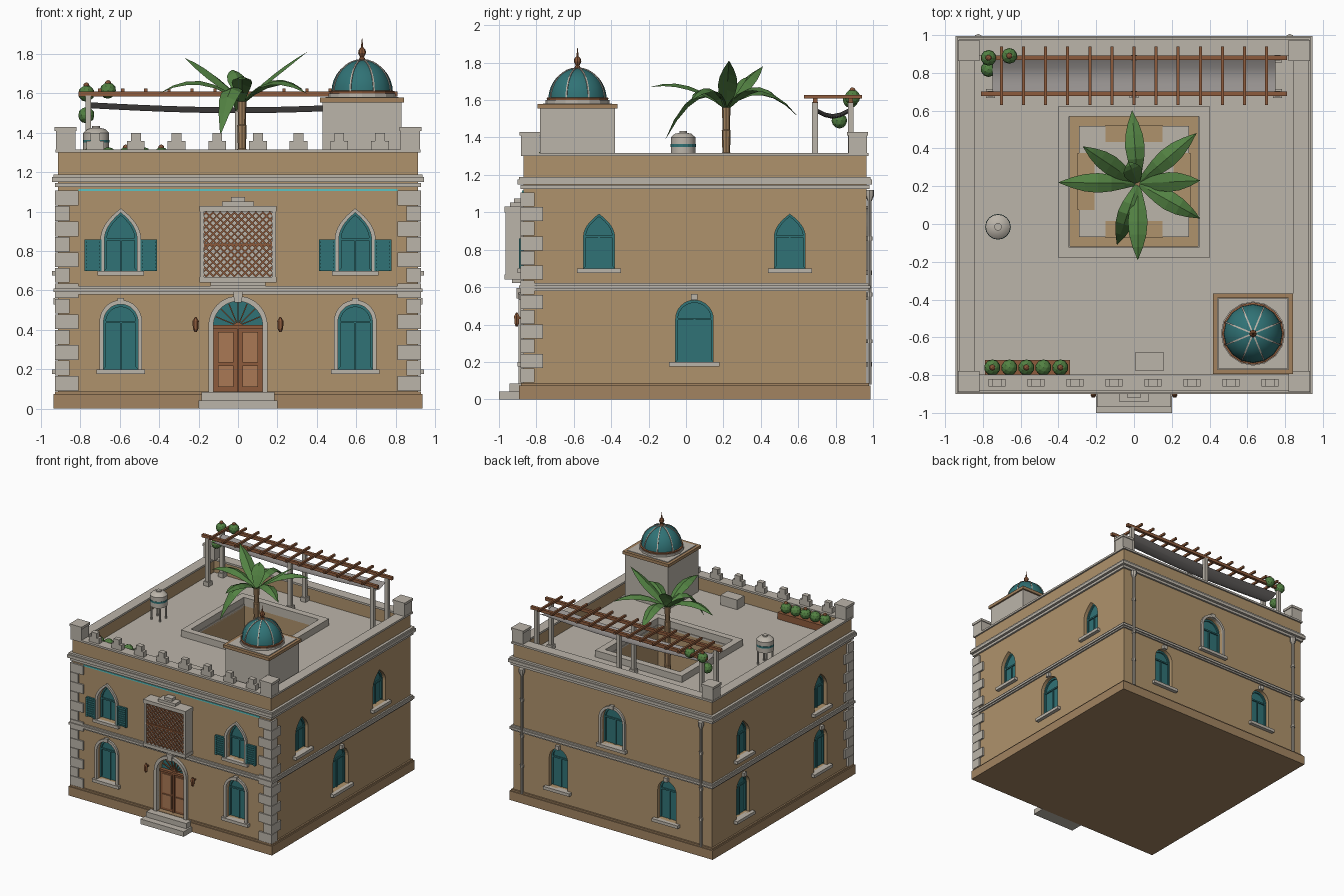
import bpy, bmesh, math
from mathutils import Matrix, Vector

if "Cube" in bpy.data.objects:
    bpy.data.objects.remove(bpy.data.objects["Cube"])

def colour(name, r, g, b):
    m = bpy.data.materials.new(name)
    m.use_nodes = True
    m.diffuse_color = (r, g, b, 1)
    m.node_tree.nodes["Principled BSDF"].inputs["Base Color"].default_value = (r, g, b, 1)
    return m

STONE = colour("pale_stone", .50, .46, .40)
OCHRE = colour("ochre_plaster", .43, .29, .15)
BASE = colour("dark_ochre", .36, .23, .12)
TEAL = colour("teal_paint", .03, .17, .18)
WOOD = colour("brown_wood", .27, .105, .045)
PANEL = colour("light_wood", .40, .19, .09)
LEAF = colour("leaf_green", .085, .22, .055)
LINE = colour("turquoise_tile", .10, .55, .55)
CLOTH = colour("grey_cloth", .30, .28, .27)
BARK = colour("palm_bark", .36, .22, .11)
ID = Matrix.Identity(4)

def finish(bm, name, mat, smooth=False):
    bmesh.ops.recalc_face_normals(bm, faces=bm.faces)
    me = bpy.data.meshes.new(name)
    bm.to_mesh(me)
    bm.free()
    me.materials.append(mat)
    ob = bpy.data.objects.new(name, me)
    bpy.context.collection.objects.link(ob)
    if smooth:
        bpy.ops.object.select_all(action='DESELECT')
        ob.select_set(True)
        bpy.context.view_layer.objects.active = ob
        bpy.ops.object.shade_smooth_by_angle(angle=math.radians(40))
    return ob

def prism(bm, pts, y0, y1, M=ID):
    """Extrude an (x, z) outline from y0 to y1."""
    a = [bm.verts.new(M @ Vector((x, y0, z))) for x, z in pts]
    b = [bm.verts.new(M @ Vector((x, y1, z))) for x, z in pts]
    bm.faces.new(a)
    bm.faces.new(b[::-1])
    for i in range(len(a)):
        j = (i + 1) % len(a)
        bm.faces.new((a[i], b[i], b[j], a[j]))

def box(bm, x0, x1, y0, y1, z0, z1, M=ID):
    prism(bm, [(x0, z0), (x1, z0), (x1, z1), (x0, z1)], y0, y1, M)

def ring(bm, x0, x1, y0, y1, t, z0, z1):
    box(bm, x0, x1, y0, y0 + t, z0, z1)
    box(bm, x0, x1, y1 - t, y1, z0, z1)
    box(bm, x0, x0 + t, y0 + t, y1 - t, z0, z1)
    box(bm, x1 - t, x1, y0 + t, y1 - t, z0, z1)

def lathe(bm, profile, c, n=16):
    rows = [[bm.verts.new((c[0] + r * math.cos(k * math.tau / n), c[1] + r * math.sin(k * math.tau / n), z))
             for k in range(n)] for r, z in profile]
    for p, q in zip(rows, rows[1:]):
        for k in range(n):
            bm.faces.new((p[k], p[(k + 1) % n], q[(k + 1) % n], q[k]))
    bm.faces.new(rows[0])
    bm.faces.new(rows[-1])

def ball(bm, c, r):
    bmesh.ops.create_icosphere(bm, subdivisions=2, radius=r, matrix=Matrix.Translation(c))

def arch(u, w, z0, spring, top, pointed, n=8):
    """Outline of an arched opening, open at the foot."""
    half = []
    for i in range(n + 1):
        t = i / n
        if pointed:
            half.append((w / 2 * (1 - t ** 2), spring + (top - spring) * t))
        else:
            a = t * math.pi / 2
            half.append((w / 2 * math.cos(a), spring + (top - spring) * math.sin(a)))
    right = [(w / 2, z0)] + half
    return [(u + x, z) for x, z in right] + [(u - x, z) for x, z in right[-2::-1]]

new = bmesh.new
X, Y0, Y1 = .915, -.87, .965
YC = (Y0 + Y1) / 2

def facade(x, y, deg):
    return Matrix.Translation((x, y, 0)) @ Matrix.Rotation(math.radians(deg), 4, 'Z')

FRONT, SIDE_L = facade(0, Y0, 0), facade(X, 0, 90)
BACK, SIDE_R = facade(0, Y1, 180), facade(-X, 0, -90)

# Windows: facade, position, width, foot, spring, top, pointed, framed
wins = []
for s in (-1, 1):
    wins.append((FRONT, s * .595, .175, .20, .44, .53, False, True))
    wins.append((FRONT, s * .595, .165, .70, .86, .995, True, True))
    wins.append((BACK, s * .50, .17, .20, .44, .53, False, False))
for y in (-.465, .555):
    wins.append((SIDE_L, y, .165, .70, .87, .99, True, False))
    wins.append((SIDE_R, -y, .165, .70, .87, .99, True, False))
    wins.append((SIDE_R, -y, .17, .20, .44, .53, False, False))
wins.append((SIDE_L, .045, .20, .20, .43, .53, False, False))
wins.append((BACK, 0, .20, .69, .90, 1.0, False, True))

cut, glass, bars, sills, frames = new(), new(), new(), new(), new()
for M, u, w, z0, sp, top, pt, framed in wins:
    o = arch(u, w, z0, sp, top, pt)
    prism(cut, o, -.05, .05, M)
    prism(glass, o, .042, .06, M)
    prism(bars, o + arch(u, w - .024, z0 + .012, sp, top - .014, pt)[::-1], .03, .045, M)
    box(bars, u - .005, u + .005, .034, .045, z0, sp, M)
    box(bars, u - w / 2, u + w / 2, .032, .045, sp - .006, sp + .006, M)
    box(sills, u - w / 2 - .035, u + w / 2 + .035, -.03, .02, z0 - .025, z0, M)
    if framed:
        prism(frames, arch(u, w + .042, z0, sp, top + .022, pt) + o[::-1], -.016, .01, M)
    if not pt:
        box(frames, u - .017, u + .017, -.022, .005, top, top + .033, M)
# Doorway opening and courtyard shaft
door = arch(0, .25, .085, .42, .545, False, 10)
prism(cut, door, -.05, .05, FRONT)
box(cut, -.34, .34, -.12, .57, .10, 1.5)

# Walls with openings cut out
bm = new()
box(bm, -X, X, Y0, Y1, .02, 1.18)
walls = finish(bm, "walls", OCHRE)
cutter = finish(cut, "opening_cutter", OCHRE)
cutter.hide_render = True
mod = walls.modifiers.new("openings", 'BOOLEAN')
mod.operation, mod.solver, mod.object = 'DIFFERENCE', 'EXACT', cutter
bpy.context.view_layer.objects.active = walls
bpy.ops.object.modifier_apply(modifier=mod.name)
bpy.data.objects.remove(cutter)
finish(glass, "window_panes", TEAL)
finish(bars, "window_bars", TEAL)
finish(sills, "window_sills", STONE)

# Plinth, mouldings, parapet
bm = new()
box(bm, -.937, .937, -.892, .987, 0, .075)
box(bm, -.928, .928, -.883, .978, .075, .088)
finish(bm, "plinth", BASE)
bm = new()
for off, z0, z1 in ((.012, .58, .592), (.022, .592, .61), (.012, .61, .622), (.015, 1.125, 1.145),
                    (.03, 1.15, 1.175), (.022, 1.175, 1.19), (.012, 1.30, 1.316)):
    ring(bm, -X - off, X + off, Y0 - off, Y1 + off, .085 if z1 > 1.2 else .05, z0, z1)
finish(bm, "mouldings", STONE)
bm = new()
ring(bm, -X, X, Y0, Y1, .06, 1.17, 1.302)
finish(bm, "parapet", OCHRE)
bm = new()
box(bm, -.81, .81, -.006, .002, 1.104, 1.116, FRONT)
finish(bm, "tile_stripe", LINE)
bm = new()
for s in (-1, 1):
    for i in range(13):
        lx, ly = (.12, .075) if i % 2 == 0 else (.075, .12)
        x0, x1 = sorted((s * .93, s * (.93 - lx)))
        box(bm, x0, x1, -.884, -.884 + ly, .09 + i * .0785, .165 + i * .0785)
finish(bm, "corner_quoins", STONE)
bm = new()
for s in (-1, 1):
    for y in (-.833, .918):
        box(bm, s * .875 - .05, s * .875 + .05, y - .05, y + .05, 1.31, 1.41)
        box(bm, s * .875 - .056, s * .875 + .056, y - .056, y + .056, 1.41, 1.43)
finish(bm, "corner_piers", STONE)
bm = new()
for i in range(8):
    x = -.725 + i * .2065
    box(bm, x - .045, x + .045, -.86, -.82, 1.31, 1.36)
    box(bm, x - .025, x + .025, -.86, -.82, 1.36, 1.40)
finish(bm, "merlons", STONE)

# Roof deck, courtyard curb and floor
bm = new()
box(bm, -.87, .87, -.83, -.12, 1.17, 1.195)
box(bm, -.87, .87, .57, .93, 1.17, 1.195)
for s in (-.605, .605):
    box(bm, s - .265, s + .265, -.12, .57, 1.17, 1.195)
finish(bm, "roof_deck", STONE)
bm = new()
ring(bm, -.40, .40, -.18, .625, .055, 1.19, 1.25)
finish(bm, "courtyard_curb", STONE)
bm = new()
box(bm, -.29, .29, -.07, .52, .09, .108)
finish(bm, "courtyard_paving", STONE)
bm = new()
for a in range(4):
    M = Matrix.Translation((0, .225, 0)) @ Matrix.Rotation(a * math.pi / 2, 4, 'Z')
    box(bm, -.15, .15, .21, .30, .10, .114, M)
finish(bm, "courtyard_inlay", OCHRE)

# Entrance: steps, door, fanlight, surround
bm = new()
box(bm, -.2, .2, -1, -.86, 0, .042)
box(bm, -.185, .185, -.945, -.86, .042, .085)
finish(bm, "steps", STONE)
prism(frames, arch(0, .30, .085, .42, .572, False, 10) + door[::-1], -.025, .01, FRONT)
prism(frames, [(-.018, .54), (.018, .54), (.026, .595), (-.026, .595)], -.035, .01, FRONT)
finish(frames, "stone_surrounds", STONE)
bm = new()
prism(bm, door, .045, .06, FRONT)
finish(bm, "fanlight", TEAL)
leaf, panel = new(), new()
box(leaf, -.125, .125, .03, .055, .085, .42, FRONT)
box(leaf, -.125, .125, .015, .05, .408, .425, FRONT)
box(leaf, -.006, .006, .018, .05, .085, .41, FRONT)
for i in range(1, 8):
    M = FRONT @ Matrix.Translation((0, 0, .42)) @ Matrix.Rotation(-i * math.pi / 8, 4, 'Y')
    box(leaf, 0, .122, .035, .05, -.003, .003, M)
for s in (-.062, .062):
    for z0, z1 in ((.11, .22), (.235, .39)):
        box(panel, s - .04, s + .04, .022, .04, z0, z1, FRONT)
finish(leaf, "door", WOOD)
finish(panel, "door_panels", PANEL)
bm = new()
for x in (-.215, .215):
    box(bm, x - .006, x + .006, -.04, .005, .43, .44, FRONT)
    lathe(bm, [(.006, .39), (.014, .405), (.016, .445), (.004, .465)], (x, Y0 - .035), 6)
finish(bm, "lanterns", WOOD)

# Shutters with slats
bm = new()
for c in (-.595, .595):
    for s in (-1, 1):
        u = c + s * .142
        box(bm, u - .042, u + .042, -.012, .005, .70, .86, FRONT)
        for e in (-.037, .037):
            box(bm, u + e - .006, u + e + .006, -.022, 0, .70, .86, FRONT)
        for i in range(9):
            box(bm, u - .034, u + .034, -.019, 0, .704 + i * .018, .714 + i * .018, FRONT)
finish(bm, "shutters", TEAL)

# Lattice bay
bm = new()
box(bm, -.175, .175, -.08, .01, .655, 1.01, FRONT)
for w, z0, z1, d in ((.14, .622, .642, .06), (.195, .64, .668, .10), (.195, 1.0, 1.03, .10),
                     (.08, 1.03, 1.052, .07), (.035, 1.052, 1.075, .05)):
    box(bm, -w, w, -d, .01, z0, z1, FRONT)
for s in (-.182, .182):
    box(bm, s - .01, s + .01, -.096, .01, .66, 1.01, FRONT)
finish(bm, "lattice_bay", STONE)
bm = new()
hw, hh, k = .172, .166, .006
for i in range(-9, 10):
    c = i * .036
    x0, x1 = max(-hw, -hh - c), min(hw, hh - c)
    if x1 - x0 > .01:
        for s, y in ((1, -.088), (-1, -.091)):
            prism(bm, [(s * x0, .834 + x0 + c - k), (s * x1, .834 + x1 + c - k),
                       (s * x1, .834 + x1 + c + k), (s * x0, .834 + x0 + c + k)], y, -.078, FRONT)
box(bm, -.172, .172, -.094, -.078, .826, .838, FRONT)
finish(bm, "lattice", WOOD)

# Rear drainpipes
bm = new()
for x in (-.825, .825):
    lathe(bm, [(.011, .08), (.011, 1.06), (.024, 1.09), (.024, 1.12)], (x, .982), 8)
    for z in (.3, .55, .85):
        lathe(bm, [(.016, z), (.016, z + .02)], (x, .982), 8)
finish(bm, "drainpipes", STONE, True)

# Stair kiosk with ribbed dome
D = (.63, -.58)
bm = new()
box(bm, .43, .83, -.78, -.38, 1.19, 1.56)
box(bm, .445, .815, -.765, -.395, 1.56, 1.583)
lathe(bm, [(.17, 1.57), (.17, 1.60)], D)
finish(bm, "kiosk", STONE)
bm = new()
ring(bm, .417, .843, -.793, -.367, .024, 1.555, 1.58)
finish(bm, "kiosk_cornice", BARK)
arc = [i * math.pi / 16 for i in range(9)]
bm = new()
lathe(bm, [(.155 * math.cos(a) + .001, 1.605 + .165 * math.sin(a)) for a in arc], D)
finish(bm, "dome", TEAL, True)
bm = new()
for i in range(8):
    M = Matrix.Translation((*D, 1.605)) @ Matrix.Rotation((i + .5) * math.pi / 4, 4, 'Z')
    prism(bm, [(.160 * math.cos(a), .170 * math.sin(a)) for a in arc]
          + [(.148 * math.cos(a), .155 * math.sin(a)) for a in arc[::-1]], -.004, .004, M)
finish(bm, "dome_ribs", STONE)
bm = new()
lathe(bm, [(.163, 1.597), (.165, 1.612), (.15, 1.616)], D)
lathe(bm, [(.022, 1.765), (.01, 1.785), (.02, 1.805), (.018, 1.82), (.006, 1.835), (.001, 1.88)], D, 8)
finish(bm, "dome_rim_and_finial", WOOD)

# Pergola with sagging cloth
bm = new()
for y in (.69, .88):
    box(bm, -.81, .81, y - .012, y + .012, 1.585, 1.61)
for i in range(13):
    x = (i - 6) * .117
    box(bm, x - .008, x + .008, .63, .94, 1.608, 1.626)
finish(bm, "pergola_beams", WOOD)
bm = new()
for x in (-.76, 0, .76):
    for y in (.69, .88):
        box(bm, x - .015, x + .015, y - .015, y + .015, 1.19, 1.59)
        box(bm, x - .024, x + .024, y - .024, y + .024, 1.19, 1.23)
finish(bm, "pergola_posts", STONE)
bm = new()
grid = [[bm.verts.new((-.75 + i * .125, .70 + j * .0425, 1.555 - .025 * math.sin(i * math.pi / 12)
         - .03 * math.sin(j * math.pi / 4))) for j in range(5)] for i in range(13)]
for p, q in zip(grid, grid[1:]):
    for j in range(4):
        bm.faces.new((p[j], q[j], q[j + 1], p[j + 1]))
finish(bm, "shade_cloth", CLOTH, True)

# Roof objects: water tank, vent box, planter, shrubs
T = (-.72, -.015)
bm = new()
lathe(bm, [(.066, 1.31), (.066, 1.40), (.045, 1.42), (.02, 1.425), (.02, 1.435)], T)
for i in range(4):
    a = math.pi / 4 + i * math.pi / 2
    lathe(bm, [(.008, 1.19), (.008, 1.32)], (T[0] + .055 * math.cos(a), T[1] + .055 * math.sin(a)), 6)
box(bm, .005, .16, -.775, -.68, 1.19, 1.275)
finish(bm, "water_tank_and_vent", STONE, True)
bm = new()
lathe(bm, [(.068, 1.35), (.068, 1.365)], T)
finish(bm, "tank_band", TEAL)
bm = new()
box(bm, -.79, -.34, -.80, -.72, 1.19, 1.25)
for x, y, z in ((-.75, -.76, 1.325), (-.57, -.76, 1.325), (-.39, -.76, 1.325), (-.77, .88, 1.64), (-.66, .89, 1.652)):
    ball(bm, (x, y, z), .016)
finish(bm, "planter_and_blooms", WOOD)
bm = new()
for i in range(5):
    ball(bm, (-.75 + i * .09, -.76, 1.285), .043)
for c in ((-.77, .88, 1.60), (-.77, .82, 1.49), (-.66, .89, 1.615)):
    ball(bm, c, .042)
finish(bm, "shrubs", LEAF)

# Palm tree
bm = new()
prof = []
for i in range(12):
    z, r = .10 + i * .122, .036 - i * .0012
    prof += [(r * .85, z), (r, z + .118)]
lathe(bm, prof, (.02, .215), 8)
finish(bm, "palm_trunk", BARK)
bm = new()
crown = Vector((.02, .215, 1.55))
tips = ((-.40, .22, 1.60), (-.27, .41, 1.78), (-.01, .60, 1.51), (.33, .48, 1.62), (.35, .23, 1.81),
        (.35, .03, 1.60), (.02, -.19, 1.67), (-.09, -.11, 1.39), (-.03, .33, 1.72))
for tip in tips:
    d = Vector(tip) - crown
    side = Vector((-d.y, d.x, 0)).normalized()
    prev = None
    for i, w in enumerate((.010, .028, .044, .052, .046, .028, .001)):
        t = i / 6
        p = crown + d * t + Vector((0, 0, (1.87 - tip[2]) * 1.3 * t * (1 - t)))
        drop = Vector((0, 0, -.4 * w))
        row = [bm.verts.new(q) for q in (p - side * w + drop, p, p + side * w + drop)]
        if prev:
            for j in (0, 1):
                bm.faces.new((prev[j], prev[j + 1], row[j + 1], row[j]))
        prev = row
finish(bm, "palm_fronds", LEAF)
